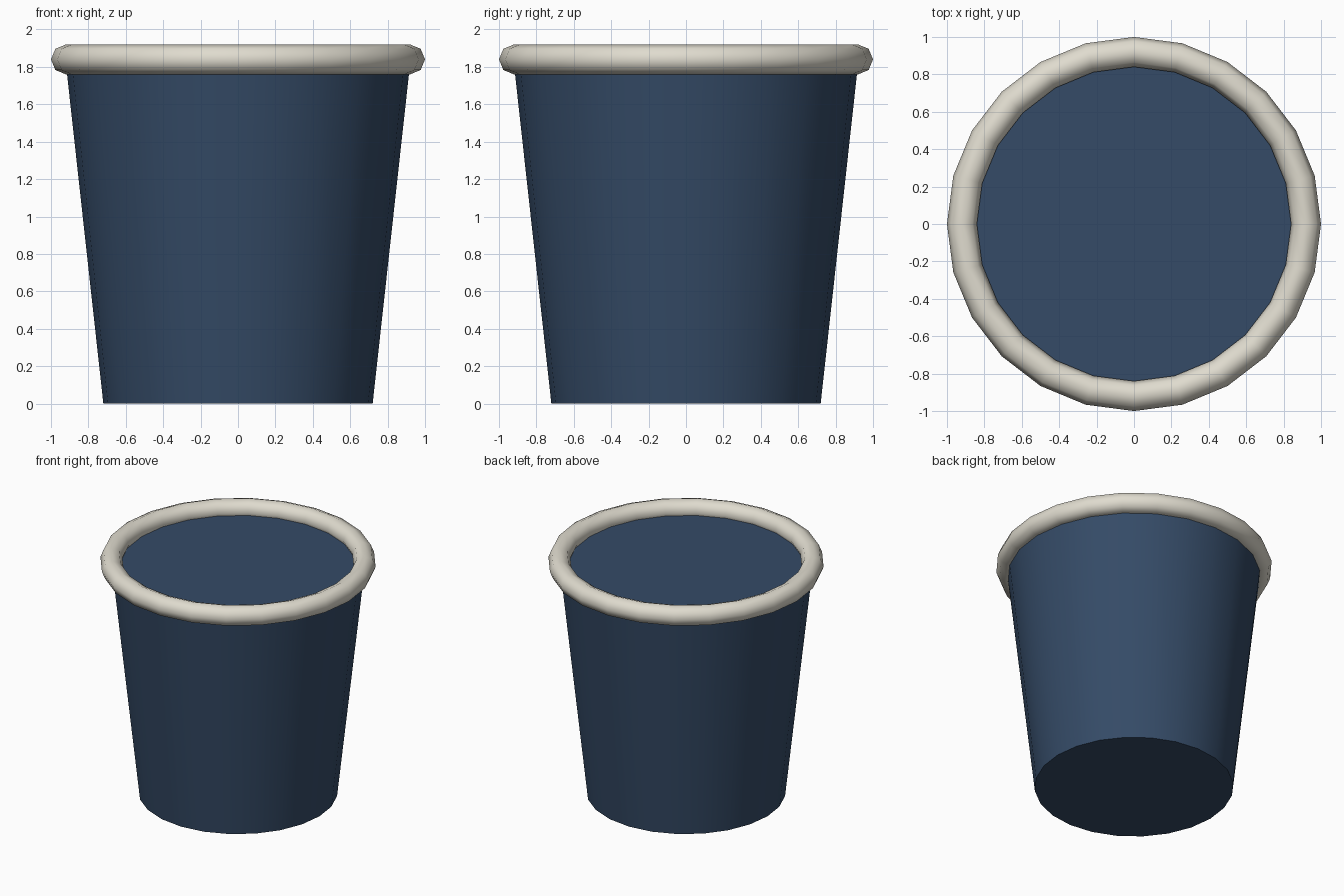
import bpy
from math import radians

if "Cube" in bpy.data.objects:
    bpy.data.objects.remove(bpy.data.objects["Cube"])

SIDES = 24
RIM_Z = 1.84
BODY_H = 1.815


def finish(name, colour, angle):
    obj = bpy.context.object
    obj.name = name
    mat = bpy.data.materials.new(name + "_colour")
    mat.diffuse_color = (*colour, 1)
    mat.use_nodes = True
    mat.node_tree.nodes["Principled BSDF"].inputs["Base Color"].default_value = mat.diffuse_color
    obj.data.materials.append(mat)
    bpy.ops.object.shade_smooth_by_angle(angle=radians(angle))
    return obj


# Tapered solid cup body, its flat top sitting just below the rim centre
bpy.ops.mesh.primitive_cone_add(vertices=SIDES, radius1=0.72, radius2=0.92,
                                depth=BODY_H, location=(0, 0, BODY_H / 2))
finish("cup_body", (0.035, 0.07, 0.135), 40)

# Rolled rim around the top
bpy.ops.mesh.primitive_torus_add(major_segments=SIDES, minor_segments=8,
                                 major_radius=0.92, minor_radius=0.08,
                                 location=(0, 0, RIM_Z))
finish("rolled_rim", (0.74, 0.71, 0.62), 60)
